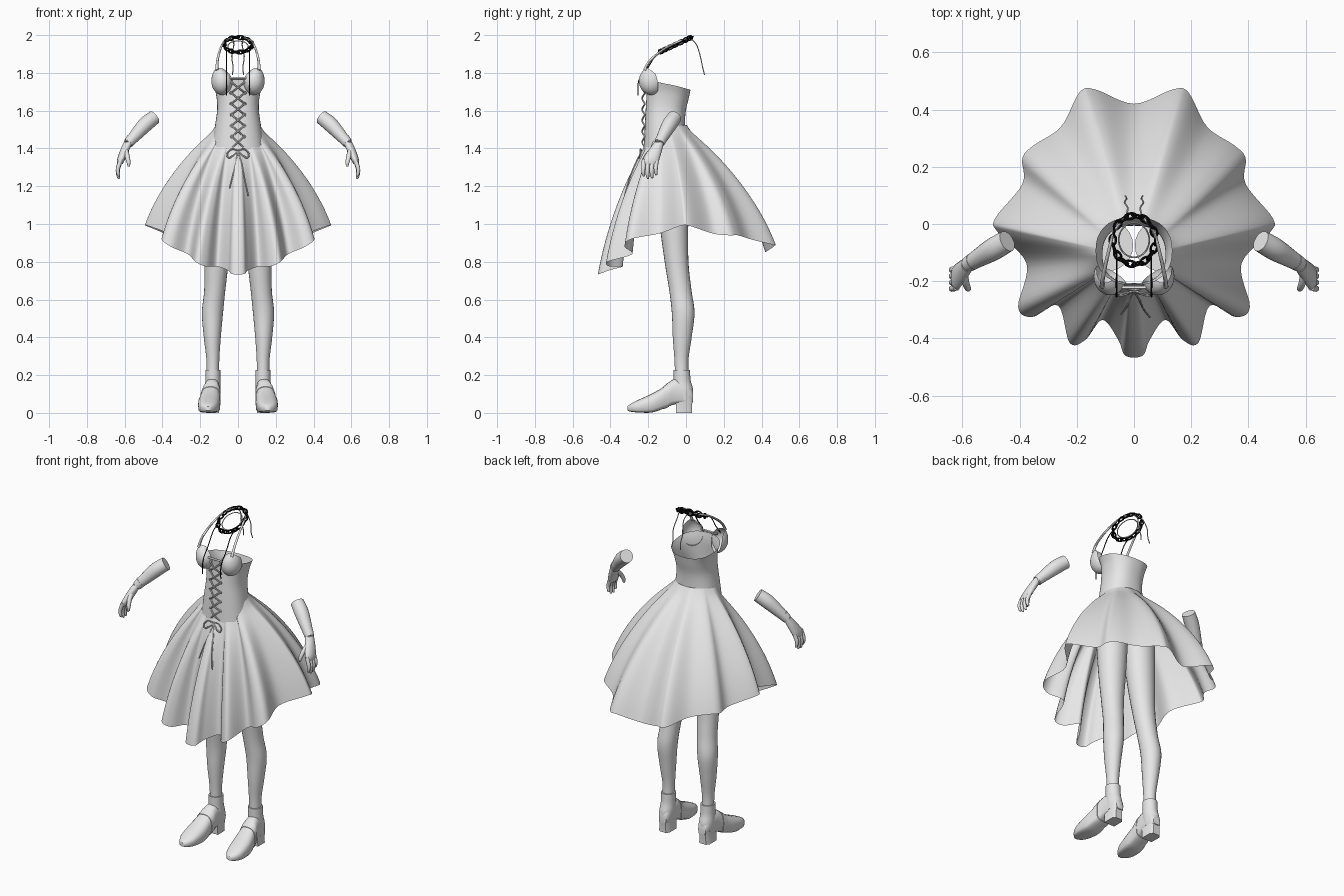
import bpy, bmesh, math
from mathutils import Vector

cube = bpy.data.objects.get("Cube")
if cube:
    bpy.data.objects.remove(cube, do_unlink=True)


def material(name, value):
    mat = bpy.data.materials.new(name)
    mat.use_nodes = True
    mat.diffuse_color = (value, value, value, 1)
    mat.node_tree.nodes["Principled BSDF"].inputs["Base Color"].default_value = (value, value, value, 1)
    return mat


grey = material("light_grey", 0.8)
black = material("black", 0.005)
parts = []
TAU = math.tau


def finish(name, bm, mirror=False, mat=grey):
    bmesh.ops.recalc_face_normals(bm, faces=bm.faces)
    mesh = bpy.data.meshes.new(name)
    bm.to_mesh(mesh)
    bm.free()
    mesh.materials.append(mat)
    obj = bpy.data.objects.new(name, mesh)
    bpy.context.collection.objects.link(obj)
    if mirror:
        mod = obj.modifiers.new("mirror", 'MIRROR')
        mod.use_mirror_merge = False
    parts.append(obj)


def spline(points, steps=6, closed=False):
    """Smooth path through points of any dimension."""
    p = [Vector(q) for q in points]
    n = len(p)
    get = (lambda i: p[i % n]) if closed else (lambda i: p[max(0, min(n - 1, i))])
    out = []
    for i in range(n if closed else n - 1):
        a, b, c, d = (get(i + k) for k in (-1, 0, 1, 2))
        for s in range(steps):
            t = s / steps
            out.append(b + (c - a) * (t / 2) + (a * 2 - b * 5 + c * 4 - d) * (t * t / 2)
                       + (b * 3 - a - c * 3 + d) * (t ** 3 / 2))
    return out if closed else out + [p[-1]]


def loft(bm, rings, caps=True, loop=False):
    rows = [[bm.verts.new(v) for v in ring] for ring in rings]
    n = len(rows[0])
    pairs = list(zip(rows, rows[1:])) + ([(rows[-1], rows[0])] if loop else [])
    for a, b in pairs:
        for i in range(n):
            bm.faces.new((a[i], a[(i + 1) % n], b[(i + 1) % n], b[i]))
    if caps and not loop:
        bm.faces.new(rows[0])
        bm.faces.new(rows[-1])


def tube(bm, points, sides=8, steps=5, closed=False):
    """Round tube through (x, y, z, radius) points."""
    path = spline(points, steps, closed)
    n, normal, rings = len(path), Vector((0.31, 0.83, 0.47)), []
    for i, q in enumerate(path):
        nxt = path[(i + 1) % n] if closed else path[min(i + 1, n - 1)]
        prv = path[i - 1] if closed else path[max(i - 1, 0)]
        t = (nxt.xyz - prv.xyz).normalized()
        normal = (normal - t * normal.dot(t)).normalized()
        side = t.cross(normal)
        rings.append([q.xyz + (normal * math.cos(TAU * k / sides) + side * math.sin(TAU * k / sides)) * q[3]
                      for k in range(sides)])
    loft(bm, rings, loop=closed)


def tubes(name, paths, mirror=False, mat=grey, **kw):
    bm = bmesh.new()
    for path in paths:
        tube(bm, path, **kw)
    finish(name, bm, mirror, mat)


def stack(name, rows, sides=24):
    """Mirrored pair of horizontal ellipses (x, y, z, rx, ry)."""
    bm = bmesh.new()
    loft(bm, [[(x + rx * math.cos(TAU * k / sides), y + ry * math.sin(TAU * k / sides), z)
               for k in range(sides)] for x, y, z, rx, ry in spline(rows, 5)])
    finish(name, bm, True)


# Legs and ankle boots
stack("legs", [(.095, -.075, 1.25, .092, .09), (.104, -.064, 1.0, .08, .076), (.113, -.05, .8, .064, .063),
               (.123, -.03, .65, .056, .059), (.135, -.015, .53, .056, .06), (.136, -.02, .4, .045, .05),
               (.133, -.024, .28, .034, .037), (.133, -.022, .18, .033, .036)])
stack("boot_shafts", [(.133, -.022, .228, .04, .043), (.133, -.02, .17, .04, .045),
                      (.134, -.014, .12, .042, .052), (.135, -.01, .065, .038, .045)])


def foot_ring(y, low, high, w, x, sides=20, grow=0):
    ring = []
    for k in range(sides):
        c, s = math.cos(TAU * k / sides), math.sin(TAU * k / sides)
        power = .85 if s > 0 else .3
        z = (low + high) / 2 + math.copysign(abs(s) ** power, s) * ((high - low) / 2 + grow)
        ring.append((x + math.copysign(abs(c) ** .8, c) * (w + grow), y, z))
    return ring


bm = bmesh.new()
foot = spline([(.038, .06, .11, .024, .133), (.01, .05, .16, .037, .134), (-.06, .045, .18, .043, .138),
               (-.12, .022, .137, .051, .146), (-.18, .002, .102, .058, .152), (-.25, .002, .07, .052, .157),
               (-.29, .006, .05, .034, .158), (-.31, .012, .035, .012, .158)], 4)
loft(bm, [foot_ring(*f) for f in foot])
finish("boot_feet", bm, True)

bm = bmesh.new()
loft(bm, [foot_ring(*f, grow=.003) for f in foot[10:13]])
finish("boot_straps", bm, True)

bm = bmesh.new()
loft(bm, [[(.135 + sx * w, -.01 + sy * d, z) for sx, sy in ((-1, -1), (1, -1), (1, .6), (.6, 1), (-.6, 1), (-1, .6))]
          for z, w, d in ((.08, .036, .047), (.04, .034, .042), (0, .035, .042))])
finish("boot_heels", bm, True)

# Skirt: waist ellipse flaring to a fluted, uneven hem
half = [(.055, -.405, .755), (.11, -.335, .775), (.17, -.405, .775), (.225, -.415, .80), (.265, -.285, .84),
        (.355, -.325, .88), (.405, -.29, .92), (.375, -.14, .95), (.475, -.03, .99), (.485, .02, .99),
        (.39, .14, .95), (.39, .23, .94), (.35, .275, .94), (.255, .34, .92), (.19, .46, .89), (.135, .47, .885)]
hem = spline([(-.03, -.46, .735), (.03, -.46, .735)] + half + [(0, .42, .85)]
             + [(-x, y, z) for x, y, z in reversed(half)], 6, True)
bm = bmesh.new()
rings = []
for i in range(25):
    t = i / 24
    f = (1.5 * t - .5 * t * t) * (1 - .6 * math.exp(-14 * t))
    ring = []
    for h in hem:
        a = math.atan2(h.y + .1, h.x)
        s = math.sin(a)
        top = Vector((.125 * math.cos(a), -.108 + .112 * s, 1.51 + (.09 if s < 0 else .015) * s))
        ring.append((top.x + (h.x - top.x) * f, top.y + (h.y - top.y) * f, top.z + (h.z - top.z) * t))
    rings.append(ring)
loft(bm, rings, caps=False)
finish("skirt", bm)

# Bodice: (height fraction, half width, front y, back y)
bm = bmesh.new()
rings = []
for t, w, front, back in spline([(0, .14, -.224, -.002), (.33, .123, -.218, -.006), (.62, .11, -.212, -.002),
                                 (.85, .117, -.207, .014), (1, .134, -.212, .024)], 5):
    ring = []
    for k in range(48):
        c, s = math.cos(TAU * k / 48), math.sin(TAU * k / 48)
        y = (front + back) / 2 + math.copysign(abs(s) ** .85, s) * (back - front) / 2
        ring.append((w * math.copysign(abs(c) ** .85, c), y, 1.4 + (.34 - .03 * s) * t))
    rings.append(ring)
loft(bm, rings, caps=False)
finish("bodice", bm)

# Hollow cups, narrowing to a peak under each strap and open to the back
bm = bmesh.new()
bmesh.ops.create_uvsphere(bm, u_segments=32, v_segments=20, radius=1)
for v in bm.verts:
    x, y, z = v.co
    narrow = 1 - .3 * max(z, 0) ** 2
    v.co = (.083 + x * .058 * narrow + .02 * max(z, 0) ** 2, -.183 + y * .066, 1.757 + z * .074)
for point, normal in (((.083, -.178, 1.757), (-.55, 1, .25)), ((.1, -.21, 1.83), (0, .7, 1))):
    bmesh.ops.bisect_plane(bm, geom=bm.verts[:] + bm.edges[:] + bm.faces[:], plane_co=point,
                           plane_no=normal, clear_outer=True)
finish("bust_cups", bm, True)

# Front edging of the corset
tubes("neckline_trim", [[(x, -.222, 1.772, .006) for x in (-.055, 0, .055)]])

# Crossed lacing with eyelets
laces, eyelets = [], []
for i in range(6):
    z = 1.752 - i * .058
    w = .037 - .001 * i
    laces.append([(-w, -.217, z, .0045), (0, -.232, z - .029, .0045), (w, -.217, z - .058, .0045)])
    eyelets.append([(w + .007 * math.cos(TAU * k / 6), -.218, z + .007 * math.sin(TAU * k / 6), .0025)
                    for k in range(6)])
tubes("lacing", laces, True, sides=6)
tubes("eyelets", eyelets, True, sides=5, steps=2, closed=True)

# Bow and hanging tails
tubes("bow_loops", [[(0, -.235, 1.39, .004), (.035, -.242, 1.395, .004), (.058, -.244, 1.37, .004),
                     (.045, -.25, 1.35, .004), (0, -.235, 1.385, .004)]], True, sides=6)
tubes("bow_tails", [[(0, -.235, 1.385, .0035), (-.015, -.268, 1.31, .0035), (-.03, -.295, 1.25, .0035),
                     (-.045, -.313, 1.19, .0035)],
                    [(0, -.235, 1.385, .0035), (.02, -.268, 1.32, .0035), (.035, -.3, 1.24, .0035),
                     (.055, -.325, 1.15, .0035)]], sides=6)

# Halter straps and the ties at the nape
tubes("halter_straps", [[(.112, -.22, 1.815, .008), (.108, -.185, 1.87, .007), (.092, -.11, 1.93, .006),
                         (.07, -.03, 1.97, .005), (.035, .02, 1.985, .004)]], True)
tubes("nape_ties", [[(.03, .02, 1.985, .003), (.022, .055, 1.95, .003), (.033, .075, 1.89, .003),
                     (.026, .088, 1.83, .003), (.03, .098, 1.79, .003)]], True, sides=6)


# Black chain necklace with hanging cords, and a choker ring inside
def neck(a, size=1, drop=0):
    return Vector((.074 * size * math.cos(a), -.056 + .084 * size * math.sin(a), 1.949 + .039 * size * math.sin(a) - drop))


links = []
for i in range(18):
    a = TAU * i / 18
    p = neck(a)
    along = (neck(a + .05) - neck(a - .05)).normalized()
    out = (p - neck(a, .5)).normalized()
    across = out if i % 2 else along.cross(out)
    links.append([(*(p + along * .02 * math.cos(TAU * k / 8) + across * .011 * math.sin(TAU * k / 8)), .0045)
                  for k in range(8)])
tubes("chain_necklace", links, mat=black, sides=6, steps=2, closed=True)
tubes("choker", [[(*neck(TAU * k / 12, .72, .008), .003) for k in range(12)]], sides=6, closed=True)
tubes("hanging_cords", [[(.06, -.1, 1.935, .003), (.06, -.155, 1.9, .003), (.061, -.2, 1.83, .003),
                         (.061, -.25, 1.76, .003), (.061, -.253, 1.68, .003)]], True, black, sides=6)

# Forearms and hands
tubes("forearms", [[(.443, -.06, 1.565, .038), (.49, -.087, 1.527, .04), (.54, -.117, 1.473, .033),
                    (.583, -.143, 1.425, .025)]], True, sides=20)
tubes("wrist_cuffs", [[(.562, -.13, 1.45, .03), (.572, -.136, 1.438, .0285), (.58, -.141, 1.428, .027)]], True, sides=20)
stack("palms", [(.58, -.141, 1.435, .023, .025), (.6, -.163, 1.39, .024, .036),
                (.618, -.184, 1.345, .021, .044), (.625, -.19, 1.318, .015, .041)], 16)
fingers = []
for i, length in enumerate((.082, .095, .092, .075)):
    y = -.222 + i * .022
    fingers.append([(.62, y, 1.34, .012), (.636, y - .004, 1.335 - length * .5, .011),
                    (.634, y - .003, 1.335 - length * .85, .009), (.63, y, 1.335 - length, .005)])
fingers.append([(.595, -.17, 1.395, .014), (.588, -.205, 1.365, .013), (.58, -.225, 1.33, .011), (.578, -.228, 1.305, .006)])
tubes("fingers", fingers, True, sides=10)

# Smooth shading with sharp creases kept
bpy.ops.object.select_all(action='DESELECT')
for obj in parts:
    obj.select_set(True)
bpy.context.view_layer.objects.active = parts[0]
bpy.ops.object.shade_smooth_by_angle(angle=math.radians(45))
